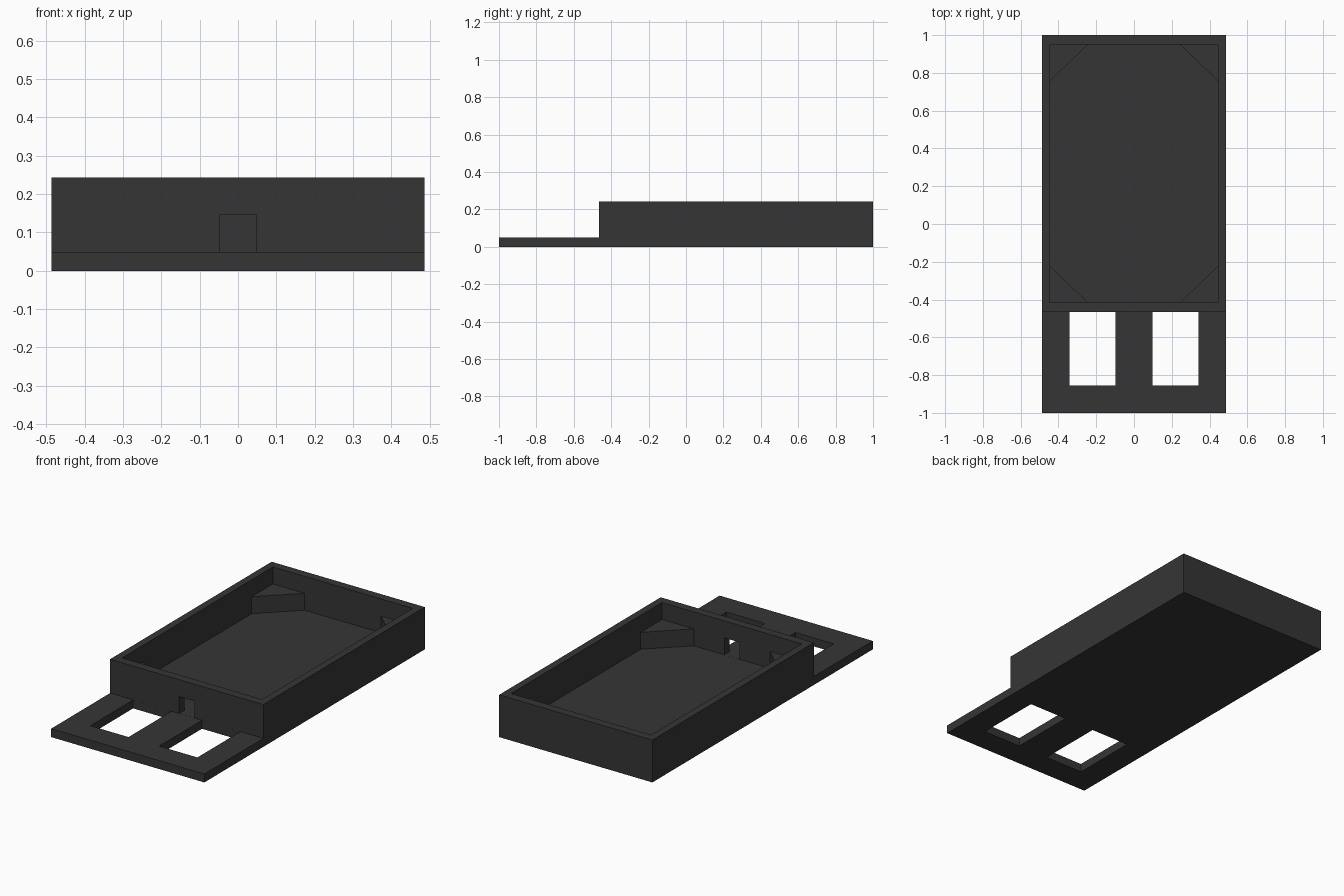
import bpy
import bmesh
from mathutils import Vector

cube = bpy.data.objects.get("Cube")
if cube:
    bpy.data.objects.remove(cube, do_unlink=True)

# Main dimensions
U = 0.0486            # floor and wall thickness
W = 0.4865            # half width
H = 5 * U             # tray height
STEP = -1 + 11 * U    # front face of the tray
IN_X = 0.4445         # inner half width
IN_Y0, IN_Y1 = STEP + U, 1 - U
GAP = 0.0003          # keeps cutter faces off neighbouring planes

charcoal = bpy.data.materials.new("charcoal")
charcoal.use_nodes = True
charcoal.diffuse_color = (0.036, 0.036, 0.036, 1)
charcoal.node_tree.nodes["Principled BSDF"].inputs["Base Color"].default_value = charcoal.diffuse_color


def prism(name, outline, offset):
    """Extrude a flat outline of 3D points along an offset."""
    bm = bmesh.new()
    face = bm.faces.new([bm.verts.new(p) for p in outline])
    out = bmesh.ops.extrude_face_region(bm, geom=[face], use_keep_orig=True)
    moved = [g for g in out["geom"] if isinstance(g, bmesh.types.BMVert)]
    bmesh.ops.translate(bm, verts=moved, vec=Vector(offset))
    bmesh.ops.recalc_face_normals(bm, faces=bm.faces)
    mesh = bpy.data.meshes.new(name)
    bm.to_mesh(mesh)
    bm.free()
    mesh.materials.append(charcoal)
    obj = bpy.data.objects.new(name, mesh)
    bpy.context.collection.objects.link(obj)
    return obj


def box(name, x0, x1, y0, y1, z0, z1):
    base = [(x0, y0, z0), (x1, y0, z0), (x1, y1, z0), (x0, y1, z0)]
    return prism(name, base, (0, 0, z1 - z0))


# Stepped body: thin front plate and tall tray from one side profile
profile = [(-1, 0), (1, 0), (1, H), (STEP, H), (STEP, U), (-1, U)]
body = prism("tray_body", [(-W, y, z) for y, z in profile], (2 * W, 0, 0))

# Cutters: tray cavity, cable opening and two plate windows
cutters = [
    box("cavity_cutter", -IN_X, IN_X, IN_Y0, IN_Y1, U, H + U),
    box("opening_cutter", -U, U, STEP - U, IN_Y0 + U, U + GAP, 3 * U),
]
for side, x0, x1 in (("left", 2 * U, 7 * U), ("right", -7 * U, -2 * U)):
    cutters.append(box(side + "_window_cutter", x0, x1, -1 + 3 * U, STEP - GAP, -U, 2 * U))

bpy.context.view_layer.objects.active = body
for cutter in cutters:
    mod = body.modifiers.new(cutter.name, "BOOLEAN")
    mod.operation = "DIFFERENCE"
    mod.solver = "EXACT"
    mod.object = cutter
    bpy.ops.object.modifier_apply(modifier=mod.name)
    bpy.data.objects.remove(cutter, do_unlink=True)

# Triangular support ledges in the four inner corners
LEG = 4 * U
for side, sx in (("left", 1), ("right", -1)):
    for end, y, sy in (("front", IN_Y0, 1), ("back", IN_Y1, -1)):
        x = sx * IN_X
        corner = [(x, y, U), (x - sx * 0.202, y, U), (x, y + sy * LEG, U)]
        prism(f"{end}_{side}_corner_ledge", corner, (0, 0, 2 * U))
